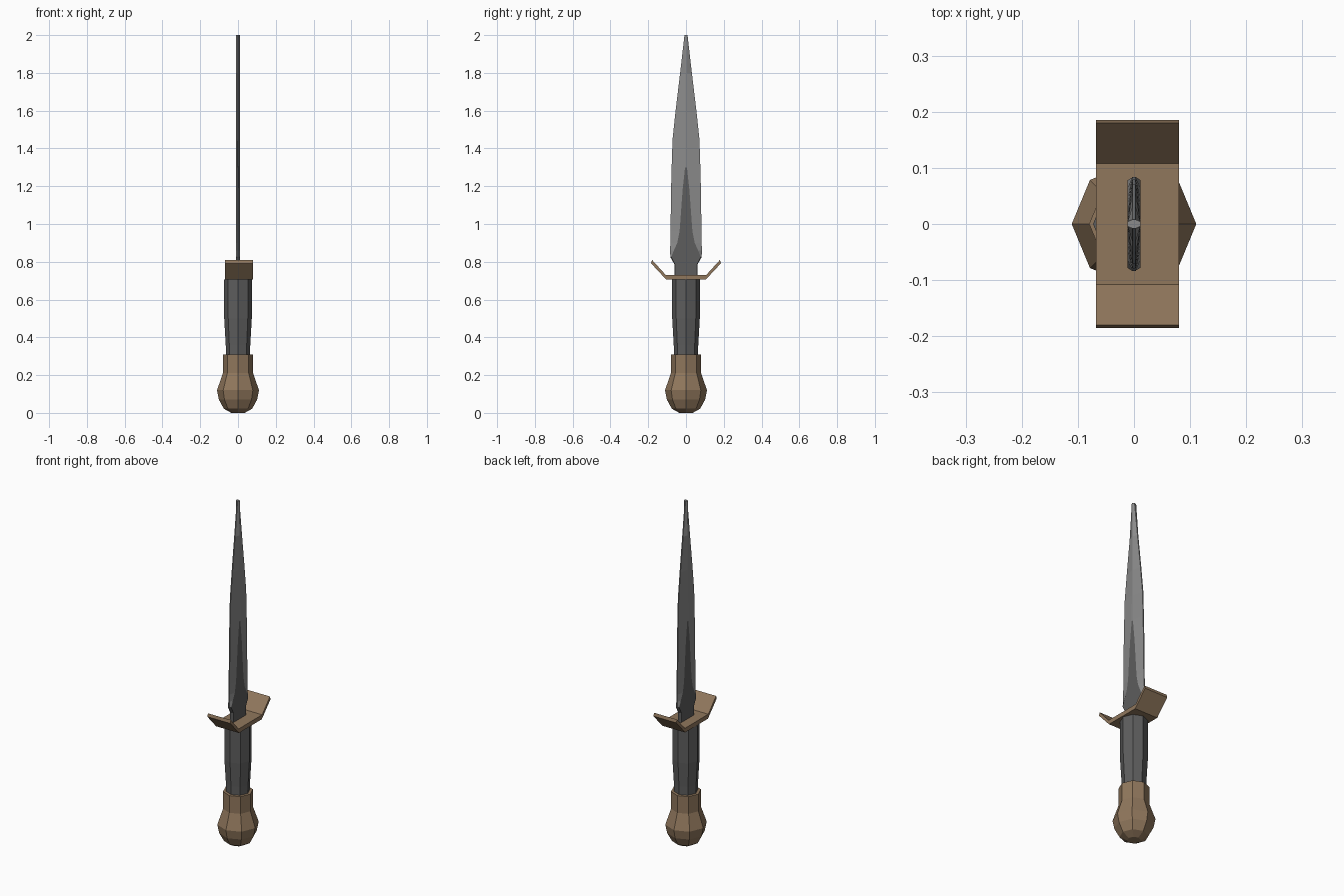
import bpy, bmesh, math

if "Cube" in bpy.data.objects:
    bpy.data.objects.remove(bpy.data.objects["Cube"])


def material(name, r, g, b):
    m = bpy.data.materials.new(name)
    m.diffuse_color = (r, g, b, 1)
    m.use_nodes = True
    m.node_tree.nodes["Principled BSDF"].inputs["Base Color"].default_value = m.diffuse_color
    return m


bronze = material("bronze", 0.28, 0.185, 0.108)
steel = material("light steel", 0.26, 0.26, 0.26)
dark = material("dark grey", 0.11, 0.11, 0.11)


def finish(name, bm, *mats):
    bmesh.ops.recalc_face_normals(bm, faces=bm.faces)
    me = bpy.data.meshes.new(name)
    bm.to_mesh(me)
    bm.free()
    for m in mats:
        me.materials.append(m)
    ob = bpy.data.objects.new(name, me)
    bpy.context.collection.objects.link(ob)
    return ob


def loft(bm, rings):
    """Skin closed rings of points, cap both ends, return side faces per band."""
    vs = [[bm.verts.new(p) for p in ring] for ring in rings]
    n = len(vs[0])
    for i, (a, b) in enumerate(zip(vs, vs[1:])):
        for k in range(n):
            j = (k + 1) % n
            yield i, k, bm.faces.new((a[k], a[j], b[j], b[k]))
    bm.faces.new(vs[0][::-1])
    bm.faces.new(vs[-1])


def lathe(name, profile, mat, sides=8):
    bm = bmesh.new()
    rings = [[(r * math.cos(2 * math.pi * k / sides),
               r * math.sin(2 * math.pi * k / sides), z) for k in range(sides)]
             for r, z in profile]
    list(loft(bm, rings))
    return finish(name, bm, mat)


# Pommel ball with collar, and tapered grip
lathe("pommel", [(0.035, 0.0), (0.075, 0.022), (0.101, 0.07), (0.111, 0.12),
                 (0.08, 0.21), (0.08, 0.31), (0.06, 0.31)], bronze)
lathe("grip", [(0.063, 0.30), (0.065, 0.36), (0.073, 0.5), (0.073, 0.706)], dark)

# Guard: bent plate, profile in y/z extruded along x
half = [(0.105, 0.706), (0.185, 0.792), (0.18, 0.81), (0.108, 0.731)]
outline = half + [(-y, z) for y, z in reversed(half)]
bm = bmesh.new()
list(loft(bm, [[(x, y, z) for y, z in outline] for x in (-0.068, 0.08)]))
finish("guard", bm, bronze)

# Blade: rows of height, half width, half width of the dark central flat
rows = [(0.72, 0.06, 0.058), (0.785, 0.06, 0.058), (0.825, 0.083, 0.078),
        (0.86, 0.084, 0.064), (0.90, 0.083, 0.046), (0.96, 0.082, 0.034),
        (1.18, 0.079, 0.018), (1.30, 0.076, 0.005), (1.45, 0.071, 0.004),
        (1.60, 0.055, 0.004), (1.80, 0.031, 0.004), (2.0, 0.008, 0.004)]
T, E = 0.0115, 0.003
rings = [[(T, -t, z), (T, t, z), (E, w, z), (-E, w, z),
          (-T, t, z), (-T, -t, z), (-E, -w, z), (E, -w, z)] for z, w, t in rows]
bm = bmesh.new()
for i, k, f in loft(bm, rings):
    # lower central flats and the neck above the guard are dark
    f.material_index = 1 if (k in (0, 4) and i < 7) or i < 2 else 0
finish("blade", bm, steel, dark)
